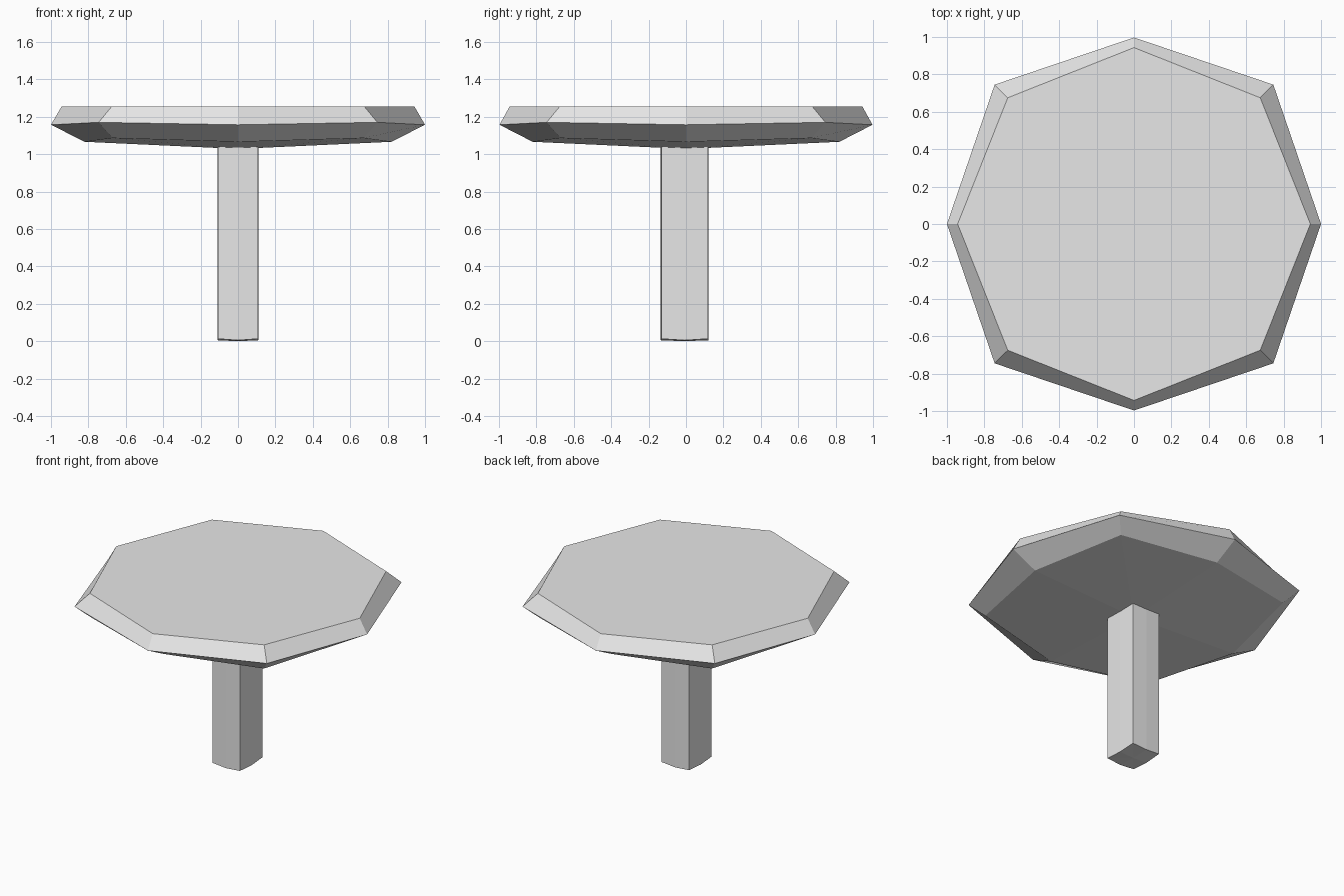
import bpy
import bmesh

cube = bpy.data.objects.get("Cube")
if cube:
    bpy.data.objects.remove(cube, do_unlink=True)

grey = bpy.data.materials.new("plain_grey")
grey.use_nodes = True
grey.diffuse_color = (0.8, 0.8, 0.8, 1)
grey.node_tree.nodes["Principled BSDF"].inputs["Base Color"].default_value = (0.8, 0.8, 0.8, 1)

# Eight directions, straight and diagonal in turn
DIRS = [(1, 0), (1, 1), (0, 1), (-1, 1), (-1, 0), (-1, -1), (0, -1), (1, -1)]


def ring(bm, straight, diagonal, z_straight, z_diagonal, centre_y=0.0):
    """Eight vertices; straight and diagonal are (x, y) half sizes."""
    verts = []
    for dx, dy in DIRS:
        is_diagonal = dx * dy != 0
        sx, sy = diagonal if is_diagonal else straight
        z = z_diagonal if is_diagonal else z_straight
        verts.append(bm.verts.new((dx * sx, centre_y + dy * sy, z)))
    return verts


def loft(name, sections, bottom_z, centre_y=0.0):
    """Join rings from bottom to top, with a fan below and a flat cap above."""
    bm = bmesh.new()
    rings = [ring(bm, *s, centre_y) for s in sections]
    tip = bm.verts.new((0, centre_y, bottom_z))
    for i in range(8):
        j = (i + 1) % 8
        bm.faces.new((tip, rings[0][j], rings[0][i]))
        for low, high in zip(rings, rings[1:]):
            bm.faces.new((low[i], low[j], high[j], high[i]))
    bm.faces.new(rings[-1])
    bmesh.ops.recalc_face_normals(bm, faces=bm.faces)
    mesh = bpy.data.meshes.new(name)
    bm.to_mesh(mesh)
    bm.free()
    mesh.materials.append(grey)
    obj = bpy.data.objects.new(name, mesh)
    bpy.context.collection.objects.link(obj)
    return obj


# Table top: shallow underside, flared lower rim, bevelled upper rim
loft("table_top", [
    ((0.82, 0.82), (0.67, 0.67), 1.066, 1.086),
    ((1.0, 0.997), (0.745, 0.745), 1.157, 1.17),
    ((0.943, 0.943), (0.675, 0.675), 1.255, 1.255),
], 1.028)

# Post: nearly square, sides and foot slightly bowed
loft("post", [
    ((0.109, 0.128), (0.107, 0.125), 0.005, 0.013),
    ((0.109, 0.128), (0.107, 0.125), 1.06, 1.06),
], 0.0, -0.007)
